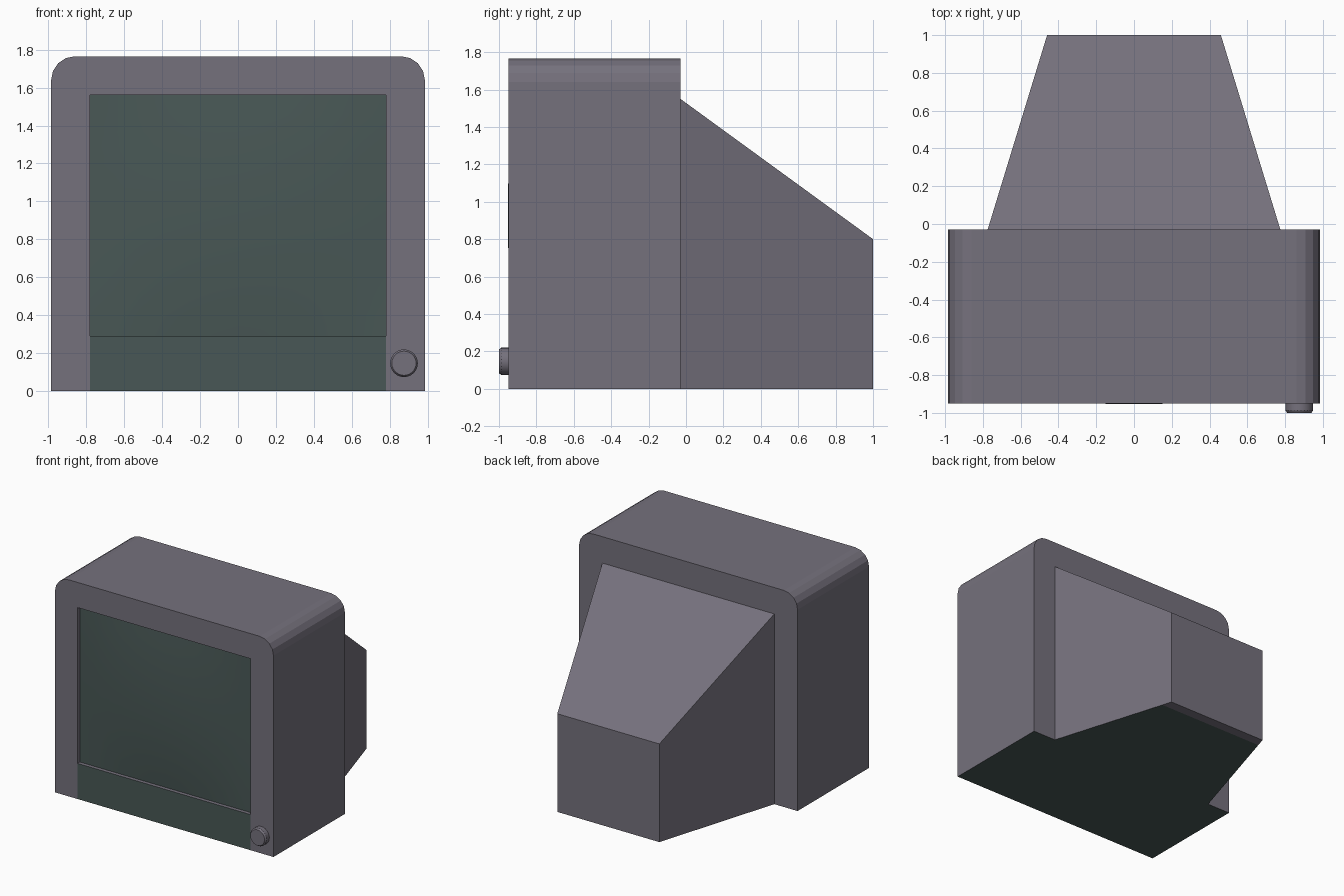
import bpy, bmesh, math
from mathutils import Vector

if "Cube" in bpy.data.objects:
    bpy.data.objects.remove(bpy.data.objects["Cube"])


def material(name, rgb):
    m = bpy.data.materials.new(name)
    m.diffuse_color = (*rgb, 1)
    m.use_nodes = True
    m.node_tree.nodes["Principled BSDF"].inputs["Base Color"].default_value = m.diffuse_color
    return m


GREY = material("warm grey plastic", (0.178, 0.165, 0.203))
GREEN = material("dark green glass", (0.066, 0.097, 0.092))


def finish(bm, name):
    me = bpy.data.meshes.new(name)
    bm.normal_update()
    bm.to_mesh(me)
    bm.free()
    me.materials.append(GREY)
    me.materials.append(GREEN)
    ob = bpy.data.objects.new(name, me)
    bpy.context.collection.objects.link(ob)
    return ob


W, H, FRONT, BACK = 0.985, 1.765, -0.95, -0.03
SX, SZ0, SZ1, DEPTH = 0.78, 0.29, 1.56, 0.03

# Casing: profile with rounded top corners, extruded front to back
R = 0.125
profile = [(-W, 0), (W, 0)]
for cx, start in ((W - R, 0), (-W + R, 90)):
    for i in range(5):
        a = math.radians(start + i * 22.5)
        profile.append((cx + R * math.cos(a), H - R + R * math.sin(a)))
bm = bmesh.new()
front = bm.faces.new([bm.verts.new((x, FRONT, z)) for x, z in profile])
new = bmesh.ops.extrude_face_region(bm, geom=[front], use_keep_orig=True)["geom"]
bmesh.ops.translate(bm, vec=(0, BACK - FRONT, 0),
                    verts=[g for g in new if isinstance(g, bmesh.types.BMVert)])
bmesh.ops.recalc_face_normals(bm, faces=bm.faces)


def front_faces():
    return [f for f in bm.faces if all(abs(v.co.y - FRONT) < 1e-4 for v in f.verts)]


# Cut the front into frame, screen opening and lower panel
for co, no, only_middle in (((-SX, 0, 0), (1, 0, 0), False), ((SX, 0, 0), (1, 0, 0), False),
                            ((0, 0, SZ0), (0, 0, 1), True), ((0, 0, SZ1), (0, 0, 1), True)):
    faces = front_faces()
    if only_middle:
        faces = [f for f in faces if abs(f.calc_center_median().x) < 0.1]
    edges = {e for f in faces for e in f.edges}
    verts = {v for f in faces for v in f.verts}
    bmesh.ops.bisect_plane(bm, geom=list(verts) + list(edges) + faces,
                           plane_co=co, plane_no=no)
for f in front_faces():
    c = f.calc_center_median()
    if abs(c.x) < 0.1 and c.z < SZ0:
        f.material_index = 1
    elif abs(c.x) < 0.1 and c.z < SZ1:
        opening = f
# Recess walls around the screen
corners = [v.co.copy() for v in opening.verts]
bmesh.ops.delete(bm, geom=[opening], context='FACES_ONLY')
mid = Vector((0, FRONT, (SZ0 + SZ1) / 2))
for i, a in enumerate(corners):
    b = corners[(i + 1) % len(corners)]
    off = Vector((0, DEPTH, 0))
    f = bm.faces.new([bm.verts.new(p) for p in (a, b, b + off, a + off)])
    f.normal_update()
    if f.normal.dot(mid - (a + b) / 2) < 0:
        f.normal_flip()
# Underside is green
bm.normal_update()
for f in bm.faces:
    if f.normal.z < -0.9 and f.calc_center_median().z < 0.01:
        f.material_index = 1
finish(bm, "casing")

# Screen: slightly bulging glass
bm = bmesh.new()
bmesh.ops.create_grid(bm, x_segments=12, y_segments=12, size=1)
for v in bm.verts:
    u, w = v.co.x, v.co.y
    bulge = (DEPTH + 0.003) * (1 - u * u) * (1 - w * w)
    v.co = (u * SX, FRONT + DEPTH - bulge, mid.z + w * (SZ1 - SZ0) / 2)
for f in bm.faces:
    f.material_index = 1
    f.smooth = True
finish(bm, "screen")

# Tapered rear housing, with a grey strip under its back edge
bm = bmesh.new()
rings = []
for y in (BACK, 0.92, 1.0):
    t = (y - BACK) / (1 - BACK)
    x, z = 0.775 + (0.46 - 0.775) * t, 1.55 + (0.8 - 1.55) * t
    rings.append([bm.verts.new(p) for p in ((-x, y, 0), (x, y, 0), (x, y, z), (-x, y, z))])
for n, (a, b) in enumerate(zip(rings, rings[1:])):
    for i in range(4):
        j = (i + 1) % 4
        f = bm.faces.new((a[i], a[j], b[j], b[i]))
        f.material_index = int(i == 0 and n == 0)
bm.faces.new(rings[0])
bm.faces.new(rings[-1])
bmesh.ops.recalc_face_normals(bm, faces=bm.faces)
finish(bm, "rear_housing")

# Round control knob with a chamfered front
bm = bmesh.new()
rings = []
for y, r in ((FRONT, 0.073), (-0.987, 0.073), (-1.0, 0.064)):
    rings.append([bm.verts.new((0.875 + r * math.cos(k * math.tau / 24), y,
                                0.147 + r * math.sin(k * math.tau / 24))) for k in range(24)])
for a, b in zip(rings, rings[1:]):
    for i in range(24):
        j = (i + 1) % 24
        bm.faces.new((a[i], a[j], b[j], b[i])).smooth = True
bm.faces.new(rings[-1])
bmesh.ops.recalc_face_normals(bm, faces=bm.faces)
knob = finish(bm, "knob")
bpy.context.view_layer.objects.active = knob
knob.select_set(True)
bpy.ops.object.shade_smooth_by_angle(angle=math.radians(30))
